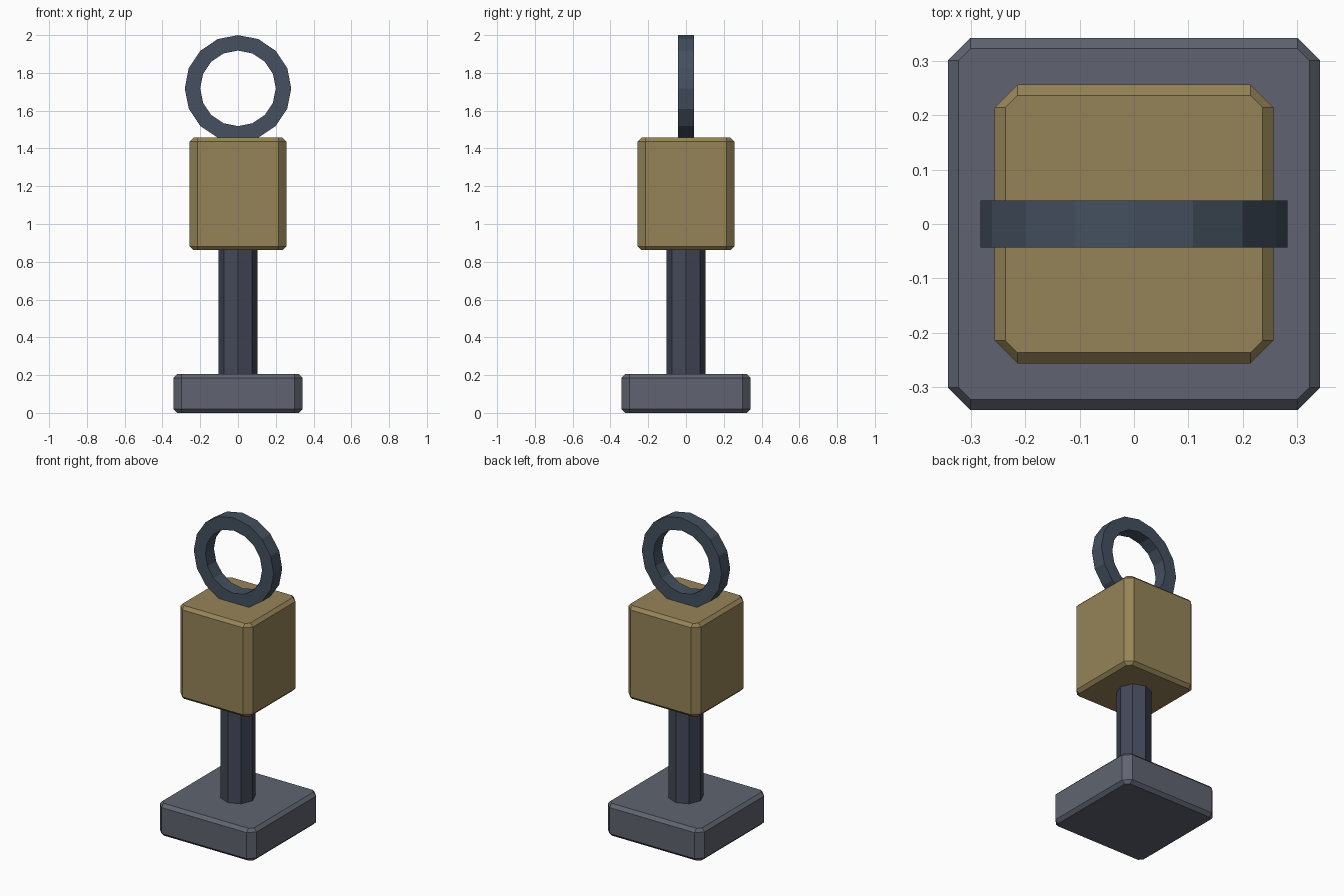
import bpy, bmesh
from math import cos, sin, tau

if "Cube" in bpy.data.objects:
    bpy.data.objects.remove(bpy.data.objects["Cube"])


def material(name, rgb):
    m = bpy.data.materials.new(name)
    m.diffuse_color = (*rgb, 1)
    m.use_nodes = True
    m.node_tree.nodes["Principled BSDF"].inputs["Base Color"].default_value = m.diffuse_color
    return m


def add_object(name, bm, mat):
    bmesh.ops.recalc_face_normals(bm, faces=bm.faces[:])
    me = bpy.data.meshes.new(name)
    bm.to_mesh(me)
    bm.free()
    me.materials.append(mat)
    ob = bpy.data.objects.new(name, me)
    bpy.context.collection.objects.link(ob)
    return ob


def loft(bm, rings, closed=False):
    """Join equal-length point rings with quads; cap the ends or close the loop."""
    vs = [[bm.verts.new(p) for p in ring] for ring in rings]
    pairs = list(zip(vs, vs[1:])) + ([(vs[-1], vs[0])] if closed else [])
    for a, b in pairs:
        for i in range(len(a)):
            j = (i + 1) % len(a)
            bm.faces.new((a[i], a[j], b[j], b[i]))
    if not closed:
        bm.faces.new(vs[0])
        bm.faces.new(vs[-1])


def octagon(h, c, z):
    """Square outline of half size h with corners cut where the sides reach c."""
    return [(x, y, z) for x, y in ((h, -c), (h, c), (c, h), (-c, h),
                                   (-h, c), (-h, -c), (-c, -h), (c, -h))]


def chamfered_block(name, half, flat, z0, z1, mat, ch=0.02):
    bm = bmesh.new()
    loft(bm, [octagon(half - ch, flat, z0), octagon(half, flat, z0 + ch),
              octagon(half, flat, z1 - ch), octagon(half - ch, flat, z1)])
    return add_object(name, bm, mat)


slate = material("slate", (0.115, 0.127, 0.162))
dark = material("dark_metal", (0.058, 0.065, 0.098))
steel = material("blue_steel", (0.058, 0.080, 0.114))
brass = material("brass", (0.305, 0.231, 0.098))

# Base plate and the large block
chamfered_block("base", 0.342, 0.30, 0.0, 0.206, slate)
chamfered_block("block", 0.256, 0.214, 0.862, 1.457, brass)

# Eight-sided post between them
bm = bmesh.new()
loft(bm, [[(0.103 * cos(tau * i / 8), 0.103 * sin(tau * i / 8), z) for i in range(8)]
          for z in (0.2, 0.87)])
add_object("post", bm, dark)

# Sixteen-sided upright ring with a rectangular section
bm = bmesh.new()
loft(bm, [[(r * cos(tau * i / 16), y, 1.718 + r * sin(tau * i / 16)) for i in range(16)]
          for r, y in ((0.282, -0.043), (0.282, 0.043), (0.2, 0.043), (0.2, -0.043))],
     closed=True)
add_object("top_ring", bm, steel)
